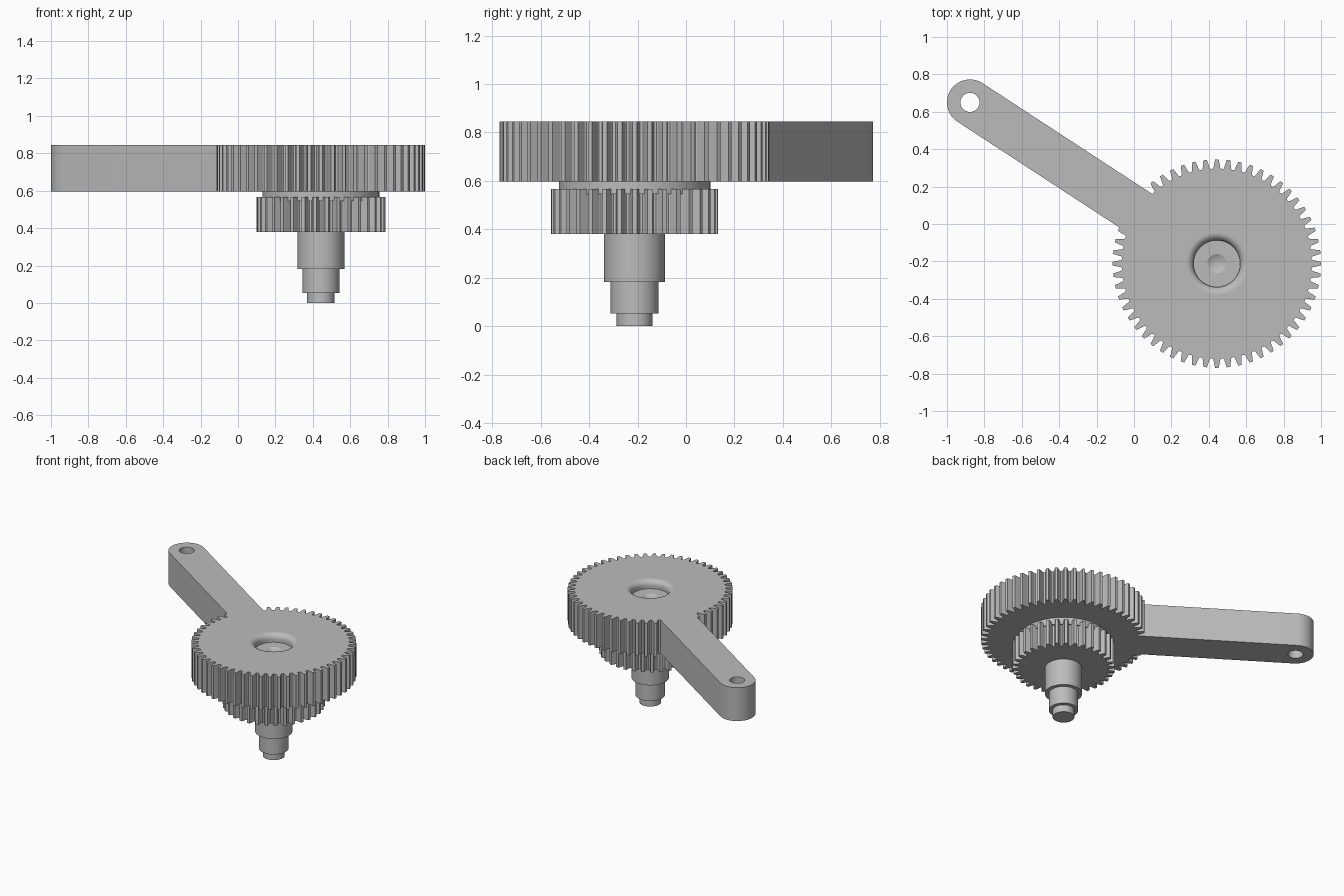
import bpy, bmesh, math
from mathutils import Matrix, Vector

if "Cube" in bpy.data.objects:
    bpy.data.objects.remove(bpy.data.objects["Cube"])

CENTRE = Vector((0.443, -0.212))      # gear axis
ARM_END = Vector((-0.877, 0.65))      # pivot hole at the end of the arm
ARM_HALF = 0.123
BOTTOM, TOP = 0.597, 0.845            # main gear and arm

steel = bpy.data.materials.new("grey_metal")
steel.use_nodes = True
steel.diffuse_color = (0.5, 0.5, 0.5, 1)
steel.node_tree.nodes["Principled BSDF"].inputs["Base Color"].default_value = (0.5, 0.5, 0.5, 1)


def polar(r, a):
    return Vector((r * math.cos(a), r * math.sin(a)))


def circle(r, n, c=Vector((0, 0))):
    return [c + polar(r, math.tau * i / n) for i in range(n)]


def finish(name, bm):
    bmesh.ops.remove_doubles(bm, verts=bm.verts, dist=1e-5)
    bmesh.ops.recalc_face_normals(bm, faces=bm.faces)
    mesh = bpy.data.meshes.new(name)
    bm.to_mesh(mesh)
    bm.free()
    mesh.materials.append(steel)
    obj = bpy.data.objects.new(name, mesh)
    bpy.context.collection.objects.link(obj)
    bpy.ops.object.select_all(action="DESELECT")
    obj.select_set(True)
    bpy.context.view_layer.objects.active = obj
    bpy.ops.object.shade_smooth_by_angle(angle=math.radians(25))
    return obj


def plate(name, loops, z0, z1):
    """Solid plate from an outline loop and optional hole loops."""
    curve = bpy.data.curves.new(name + "_outline", "CURVE")
    curve.dimensions, curve.fill_mode = "2D", "BOTH"
    curve.extrude = (z1 - z0) / 2
    for loop in loops:
        spline = curve.splines.new("POLY")
        spline.points.add(len(loop) - 1)
        for point, p in zip(spline.points, loop):
            point.co = (p.x, p.y, 0, 1)
        spline.use_cyclic_u = True
    helper = bpy.data.objects.new(name + "_outline", curve)
    bpy.context.collection.objects.link(helper)
    bpy.context.view_layer.update()
    graph = bpy.context.evaluated_depsgraph_get()
    mesh = bpy.data.meshes.new_from_object(helper.evaluated_get(graph))
    bm = bmesh.new()
    bm.from_mesh(mesh)
    bpy.data.objects.remove(helper)
    bpy.data.curves.remove(curve)
    bpy.data.meshes.remove(mesh)
    bmesh.ops.translate(bm, verts=bm.verts, vec=(CENTRE.x, CENTRE.y, (z0 + z1) / 2))
    return finish(name, bm)


def lathe(name, profile, steps=64):
    bm = bmesh.new()
    verts = [bm.verts.new((r, 0, z)) for r, z in profile]
    edges = [bm.edges.new(pair) for pair in zip(verts, verts[1:])]
    bmesh.ops.spin(bm, geom=verts + edges, cent=(0, 0, 0), axis=(0, 0, 1),
                   angle=math.tau, steps=steps)
    bmesh.ops.translate(bm, verts=bm.verts, vec=(CENTRE.x, CENTRE.y, 0))
    return finish(name, bm)


def gear_outline(teeth, root, tip):
    """Tapered teeth with softly rounded roots."""
    tooth = [(0.4, 0), (0.32, 0.12), (0.25, 0.5), (0.15, 1)]
    half = [(-f, h) for f, h in tooth] + [(f, h) for f, h in reversed(tooth)]
    return [polar(root + h * (tip - root), math.tau * (i + f) / teeth)
            for i in range(teeth) for f, h in half]


# Main gear and arm share one outline, worked out with the arm along +x
reach = ARM_END - CENTRE
angle = math.atan2(reach.y, reach.x)
teeth = [Matrix.Rotation(-angle, 2) @ p for p in gear_outline(56, 0.508, 0.557)]
teeth = [p for p in teeth if not (p.x > 0 and abs(p.y) < ARM_HALF + 0.003)]
teeth.sort(key=lambda p: math.atan2(p.y, p.x) % math.tau)


def arm_root(p, side):
    return Vector((math.sqrt(p.length_squared - ARM_HALF ** 2), side * ARM_HALF))


cap = [Vector((reach.length, 0)) + polar(ARM_HALF, math.pi * (i / 24 - 0.5)) for i in range(25)]
outline = teeth + [arm_root(teeth[-1], -1)] + cap + [arm_root(teeth[0], 1)]
turn = Matrix.Rotation(angle, 2)
plate("main_gear_with_arm",
      [[turn @ p for p in outline], circle(0.165, 64), circle(0.051, 32, reach)],
      BOTTOM, TOP)

# Small gear beneath, with the collar that joins the two
plate("small_gear", [gear_outline(34, 0.302, 0.345)], 0.38, 0.567)
lathe("collar", [(0, 0.545), (0.313, 0.545), (0.313, 0.602), (0, 0.602)])

# Stepped shaft
lathe("shaft", [(0, 0), (0.074, 0), (0.074, 0.053), (0.099, 0.053), (0.099, 0.182),
                (0.126, 0.182), (0.126, 0.4), (0, 0.4)])

# Recess in the top: rounded lip, flat floor and a conical centre hole
lip = [(0.165 - 0.04 * math.sin(t), TOP - 0.04 + 0.04 * math.cos(t))
       for t in (math.pi / 2 * i / 8 for i in range(9))]
lathe("top_recess", [(0, 0.7), (0.165, 0.7)] + lip
      + [(0.125, 0.785), (0.051, 0.785), (0, 0.755)])
